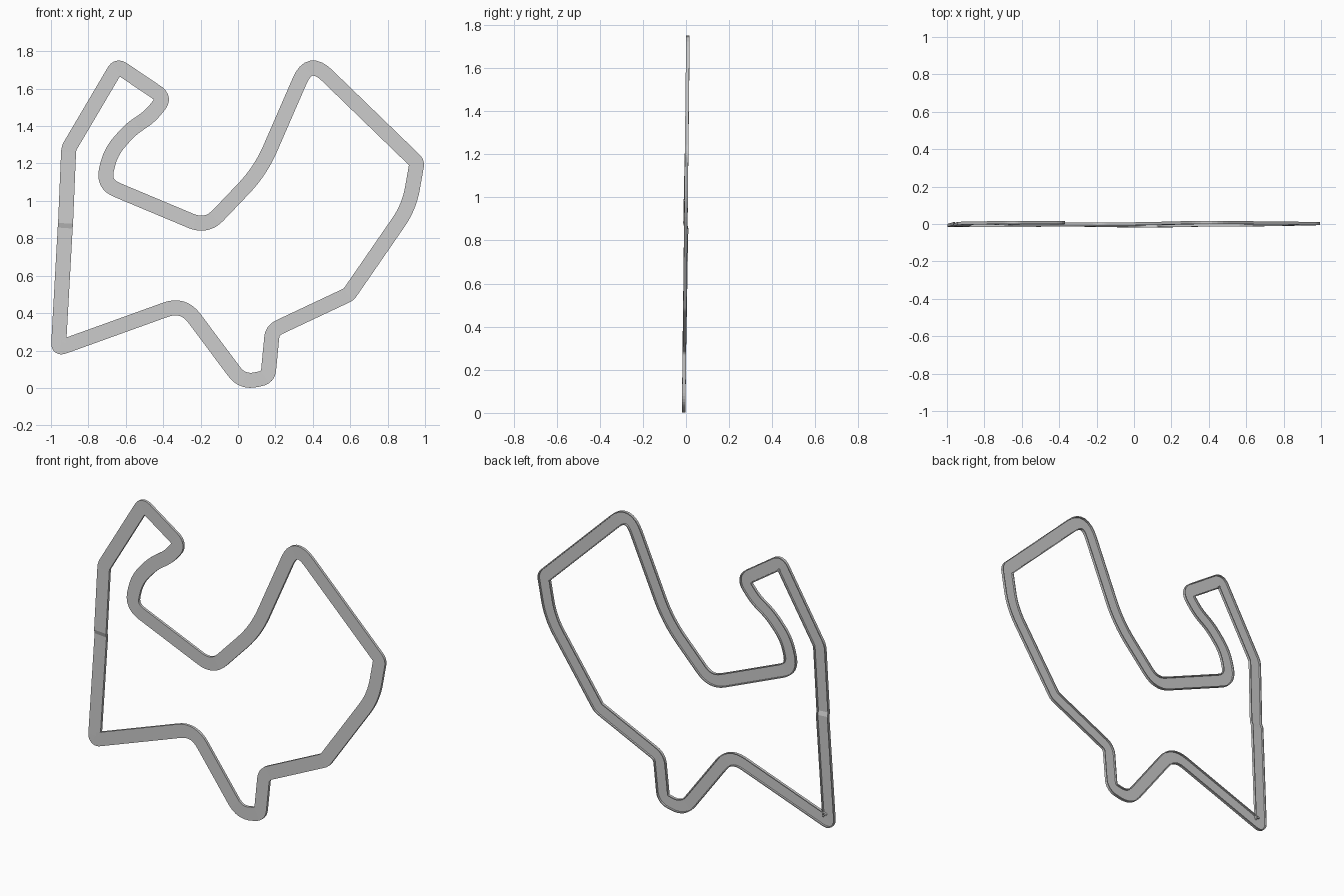
import bpy, bmesh
from mathutils import Vector

if "Cube" in bpy.data.objects:
    bpy.data.objects.remove(bpy.data.objects["Cube"])

HALF, DEPTH, LIP, FLOOR = 0.04, 0.016, 0.006, 0.005

# Centre line corners: x, z, rounding length, forward/back shift
CORNERS = [
    (-0.922, 0.880, 0, -0.004), (-0.905, 1.281, 0.02, 0),
    (-0.645, 1.722, 0.035, 0), (-0.390, 1.550, 0.055, 0),
    (-0.473, 1.450, 0.045, 0), (-0.575, 1.382, 0.055, 0),
    (-0.680, 1.262, 0.07, 0), (-0.722, 1.090, 0.08, 0),
    (-0.168, 0.858, 0.09, 0), (0.120, 1.160, 0.13, 0),
    (0.382, 1.762, 0.13, 0), (0.957, 1.205, 0.02, 0),
    (0.915, 0.968, 0.10, 0), (0.592, 0.500, 0.015, 0),
    (0.184, 0.308, 0.04, 0), (0.160, 0.058, 0.04, 0),
    (0.024, 0.028, 0.075, 0), (-0.293, 0.452, 0.10, 0),
    (-0.960, 0.212, 0.03, 0), (-0.924, 0.855, 0, 0.004),
]


def rounded_path(corners, steps=8):
    """Closed path with every corner replaced by a smooth bend."""
    pts, n = [], len(corners)
    for i, (x, z, d, s) in enumerate(corners):
        p = Vector((x, z))
        if d == 0:
            pts.append((p, s))
            continue
        a = Vector(corners[i - 1][:2]) - p
        b = Vector(corners[(i + 1) % n][:2]) - p
        a, b = p + a.normalized() * d, p + b.normalized() * d
        for k in range(steps + 1):
            t = k / steps
            pts.append((a * (1 - t) ** 2 + p * 2 * t * (1 - t) + b * t * t, s))
    return pts


# Channel section: flat front, raised lips along the back
W = HALF - LIP
SECTION = [(-HALF, 0), (HALF, 0), (HALF, DEPTH), (W, DEPTH),
           (W, FLOOR), (-W, FLOOR), (-W, DEPTH), (-HALF, DEPTH)]

path = rounded_path(CORNERS)
n = len(path)
bm = bmesh.new()
rings = []
for i, (p, shift) in enumerate(path):
    t0 = (p - path[i - 1][0]).normalized()
    t1 = (path[(i + 1) % n][0] - p).normalized()
    t = (t0 + t1).normalized()
    side = Vector((t.y, -t.x)) / max(t.dot(t1), 0.6)
    ring = []
    for u, v in SECTION:
        q = p + side * u
        y = -0.019 + 0.0115 * p.y + shift + v   # whole loop leans back slightly
        ring.append(bm.verts.new((q.x, y, q.y)))
    rings.append(ring)

m = len(SECTION)
for i in range(n):
    a, b = rings[i], rings[(i + 1) % n]
    for j in range(m):
        k = (j + 1) % m
        bm.faces.new((a[j], a[k], b[k], b[j]))
bmesh.ops.recalc_face_normals(bm, faces=bm.faces)

mesh = bpy.data.meshes.new("track_loop")
bm.to_mesh(mesh)
bm.free()
track = bpy.data.objects.new("track_loop", mesh)
bpy.context.collection.objects.link(track)
